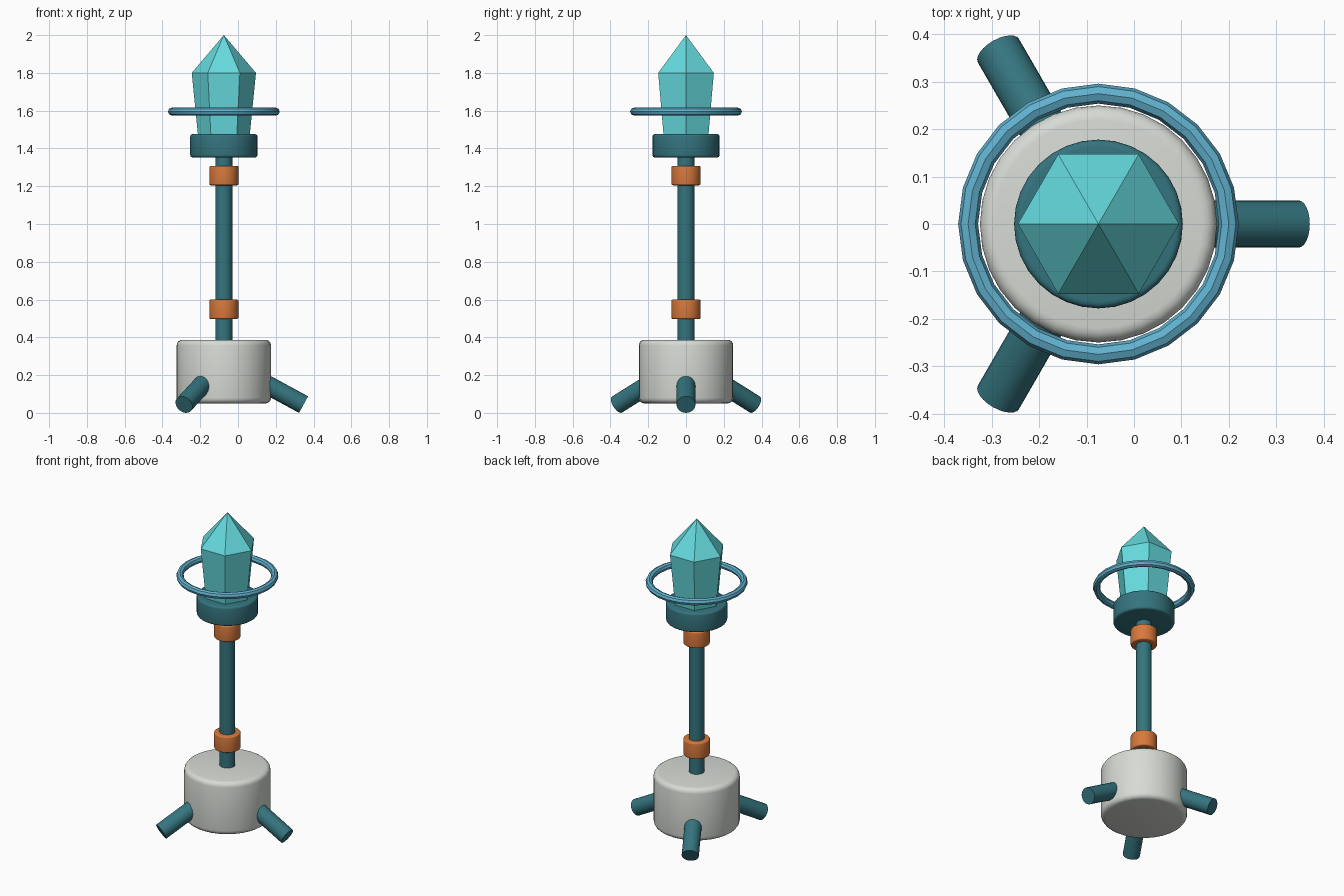
import bpy, bmesh, math
from mathutils import Matrix, Vector

cube = bpy.data.objects.get("Cube")
if cube:
    bpy.data.objects.remove(cube, do_unlink=True)

AXIS_X = -0.075  # the lamp's vertical axis


def material(name, rgb):
    m = bpy.data.materials.new(name)
    m.use_nodes = True
    m.diffuse_color = (*rgb, 1)
    m.node_tree.nodes["Principled BSDF"].inputs["Base Color"].default_value = (*rgb, 1)
    return m


teal = material("dark_teal", (0.035, 0.175, 0.21))
grey = material("light_grey", (0.68, 0.71, 0.66))
orange = material("orange", (0.68, 0.19, 0.045))
aqua = material("aqua", (0.13, 0.70, 0.73))
blue = material("sky_blue", (0.12, 0.44, 0.62))


def finish(bm, name, mat, smooth=True):
    bmesh.ops.recalc_face_normals(bm, faces=bm.faces)
    mesh = bpy.data.meshes.new(name)
    bm.to_mesh(mesh)
    bm.free()
    mesh.materials.append(mat)
    ob = bpy.data.objects.new(name, mesh)
    bpy.context.collection.objects.link(ob)
    if smooth:
        bpy.ops.object.select_all(action="DESELECT")
        ob.select_set(True)
        bpy.context.view_layer.objects.active = ob
        bpy.ops.object.shade_smooth_by_angle(angle=math.radians(32))
    return ob


def drum(name, mat, radius, bottom, top, bevel=0.0, sides=32):
    """Upright cylinder on the lamp axis with rounded rims."""
    bm = bmesh.new()
    bmesh.ops.create_cone(bm, cap_ends=True, segments=sides, radius1=radius,
                          radius2=radius, depth=top - bottom,
                          matrix=Matrix.Translation((AXIS_X, 0, (top + bottom) / 2)))
    if bevel:
        rims = [e for e in bm.edges if abs(e.verts[0].co.z - e.verts[1].co.z) < 1e-5]
        bmesh.ops.bevel(bm, geom=rims, offset=bevel, segments=4, profile=0.5,
                        affect="EDGES")
    return finish(bm, name, mat)


# Base, pole, collars and cup
drum("base", grey, 0.25, 0.05, 0.387, 0.03)
drum("pole", teal, 0.045, 0.37, 1.38, sides=24)
drum("lower_collar", orange, 0.077, 0.497, 0.6, 0.008)
drum("upper_collar", orange, 0.077, 1.205, 1.308, 0.008)
drum("crystal_cup", teal, 0.178, 1.352, 1.476, 0.014)

# Three splayed legs
for name, turn in (("left_leg", 0), ("back_right_leg", 120), ("front_right_leg", 240)):
    tilt = math.radians(28.5)
    out = Vector((math.cos(tilt), 0, -math.sin(tilt)))
    foot = Vector((0.422, 0, 0.044))
    length = 0.29
    bm = bmesh.new()
    bmesh.ops.create_cone(bm, cap_ends=True, segments=24, radius1=0.05,
                          radius2=0.05, depth=length)
    place = (Matrix.Translation((AXIS_X, 0, 0))
             @ Matrix.Rotation(math.radians(turn), 4, "Z")
             @ Matrix.Translation(foot - out * length / 2)
             @ out.to_track_quat("Z", "Y").to_matrix().to_4x4())
    bm.transform(place)
    finish(bm, name, teal)

# Six-sided crystal: flared body and pointed tip
bm = bmesh.new()
rings = []
for radius, z in ((0.135, 1.45), (0.17, 1.8)):
    rings.append([bm.verts.new((AXIS_X + radius * math.cos(i * math.pi / 3),
                                radius * math.sin(i * math.pi / 3), z))
                  for i in range(6)])
tip = bm.verts.new((AXIS_X, 0, 2))
low, high = rings
bm.faces.new(low)
for i in range(6):
    j = (i + 1) % 6
    bm.faces.new((low[i], low[j], high[j], high[i]))
    bm.faces.new((high[i], high[j], tip))
finish(bm, "crystal", aqua, smooth=False)

# Floating ring: a small octagon swept round the axis
bm = bmesh.new()
section = [bm.verts.new((AXIS_X + 0.275 + 0.021 * math.cos(k * math.pi / 4), 0,
                         1.595 + 0.021 * math.sin(k * math.pi / 4))) for k in range(8)]
edges = [bm.edges.new((section[k], section[(k + 1) % 8])) for k in range(8)]
bmesh.ops.spin(bm, geom=section + edges, cent=(AXIS_X, 0, 0), axis=(0, 0, 1),
               angle=math.tau, steps=24, use_merge=True)
bmesh.ops.remove_doubles(bm, verts=bm.verts, dist=1e-4)
finish(bm, "floating_ring", blue)
